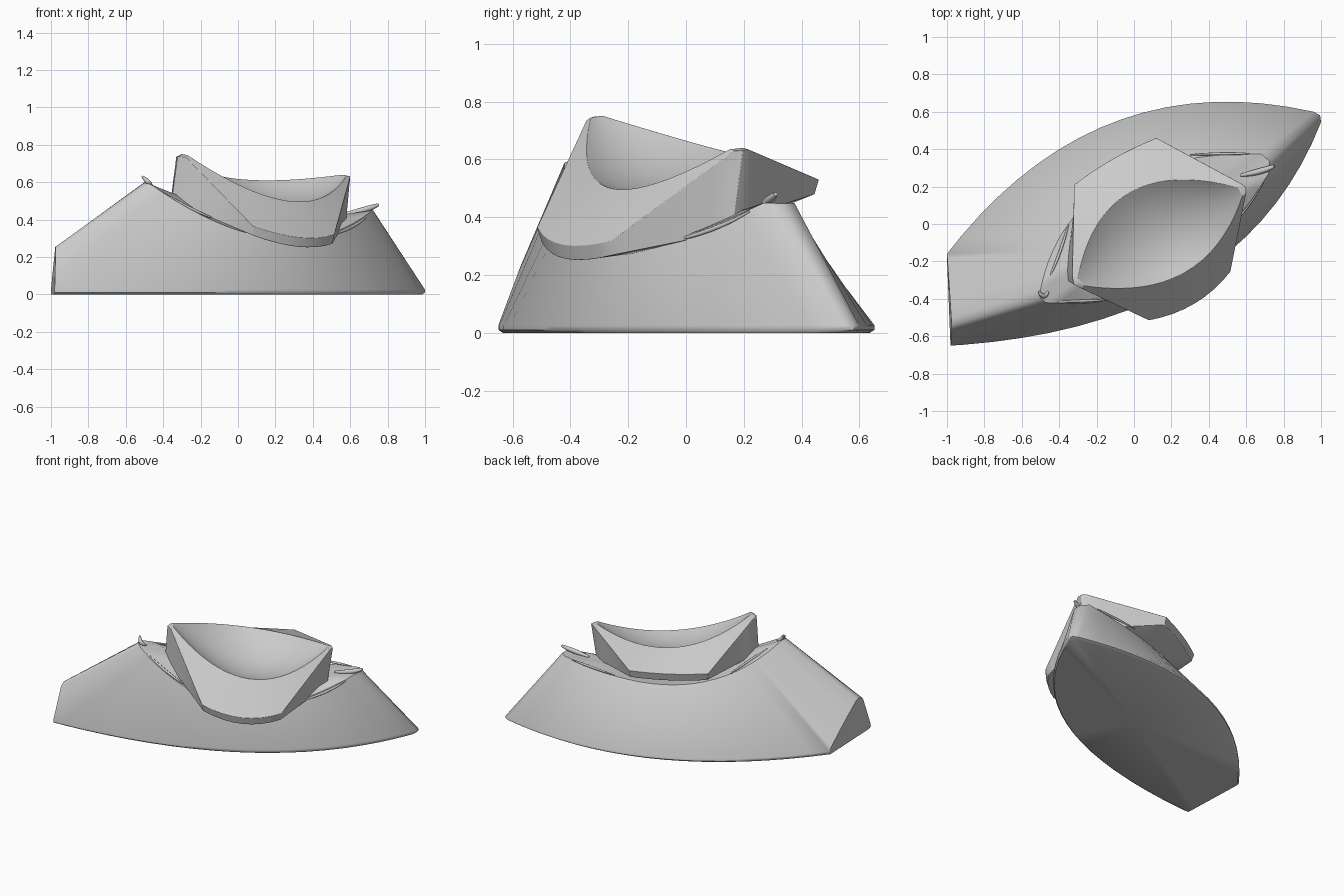
import bpy, bmesh
from mathutils import Vector as V

if "Cube" in bpy.data.objects:
    bpy.data.objects.remove(bpy.data.objects["Cube"])

GREY = (0.6, 0.6, 0.6, 1)
mat = bpy.data.materials.new("plain grey")
mat.use_nodes = True
mat.diffuse_color = GREY
mat.node_tree.nodes["Principled BSDF"].inputs["Base Color"].default_value = GREY


def arc(a, mid, b, n=20):
    """Curve from a to b that passes through mid."""
    a, mid, b = V(a), V(mid), V(b)
    c = mid * 2 - (a + b) / 2
    ts = [i / n for i in range(n + 1)]
    return [a * (1 - t) ** 2 + c * 2 * t * (1 - t) + b * t * t for t in ts]


def flap_side(a, flap, b):
    """Straight to the flap, along its curved edge, straight to the other end."""
    edge = arc(*flap, n=8)
    rise = [V(a).lerp(edge[0], k / 6) for k in range(6)]
    fall = [edge[-1].lerp(V(b), k / 6) for k in range(1, 7)]
    return rise + edge + fall


def loop(front, back):
    """Close two sides into a ring with rounded tips."""
    left, right = (front[0] + back[0]) / 2, (front[-1] + back[-1]) / 2
    out = (right - left).normalized()
    tip_r = right + out * (front[-1] - back[-1]).length * 0.25
    tip_l = left - out * (front[0] - back[0]).length * 0.25
    return front + [tip_r] + back[::-1] + [tip_l]


def loft(rings, caps):
    """Skin closed rings in order, then fan the given ring numbers to a centre point."""
    bm = bmesh.new()
    rows = [[bm.verts.new(p) for p in r] for r in rings]
    n = len(rows[0])
    for r, s in zip(rows, rows[1:]):
        for i in range(n):
            bm.faces.new((r[i], r[(i + 1) % n], s[(i + 1) % n], s[i]))
    for k, tip in caps:
        c = bm.verts.new(tip)
        for i in range(n):
            bm.faces.new((rows[k][i], rows[k][(i + 1) % n], c))
    bmesh.ops.remove_doubles(bm, verts=bm.verts, dist=0.0005)
    return bm


def finish(bm, name, sharp):
    bmesh.ops.recalc_face_normals(bm, faces=bm.faces)
    me = bpy.data.meshes.new(name)
    bm.to_mesh(me)
    bm.free()
    ob = bpy.data.objects.new(name, me)
    bpy.context.collection.objects.link(ob)
    me.materials.append(mat)
    bpy.ops.object.select_all(action="DESELECT")
    bpy.context.view_layer.objects.active = ob
    ob.select_set(True)
    bpy.ops.object.shade_smooth_by_angle(angle=sharp)
    return ob


# Base: leaning lens-shaped block with a rounded foot, a saddle top and one end cut off
foot = loop(arc((-1.27, -0.66, 0.025), (0.2, -0.355, 0.025), (1, 0.545, 0.025)),
            arc((-1.29, -0.6, 0.025), (-0.3, 0.457, 0.025), (0.96, 0.6, 0.025)))
crest = loop(arc((-0.47, -0.42, 0.59), (0.19, -0.285, 0.3), (0.72, 0.27, 0.45)),
             arc((-0.5, -0.35, 0.6), (-0.13, 0.2, 0.4), (0.68, 0.375, 0.45)))
edge = [V((p.x, p.y, 0.01)) * 1 for p in foot]
sole = [V((p.x * 0.985, p.y * 0.975, 0)) for p in foot]
bm = loft([sole, edge, foot, crest], [(0, (0, 0, 0)), (-1, (0.1, 0, 0.36))])
cut = bmesh.ops.bisect_plane(bm, geom=bm.verts[:] + bm.edges[:] + bm.faces[:],
                             plane_co=(-1, -0.18, 0), plane_no=(-1, -0.04, 0.04), clear_outer=True)
rim_edges = [e for e in cut["geom_cut"] if isinstance(e, bmesh.types.BMEdge)]
bmesh.ops.holes_fill(bm, edges=rim_edges, sides=0)
finish(bm, "base_block", 0.8)

# Cup: six-cornered collar with sloping flaps and a lens-shaped hollow
rim_front = arc((-0.27, -0.33, 0.745), (0.27, -0.26, 0.5), (0.58, 0.15, 0.635))
rim_back = arc((-0.3, -0.285, 0.75), (-0.02, 0.17, 0.62), (0.555, 0.195, 0.64))
flap_front = [(0.08, -0.515, 0.365), (0.325, -0.425, 0.305), (0.515, -0.255, 0.32)]
flap_back = [(-0.32, 0.21, 0.53), (-0.11, 0.35, 0.525), (0.12, 0.46, 0.53)]
centre = V((0.13, -0.03, 0))


def hollow(s):
    """Ring of the hollow: s runs from 0 at the spine to 1 at the rim."""
    sides = [], []
    for i, (f, b) in enumerate(zip(rim_front, rim_back)):
        u = i / 20
        sag = V((0, 0, 0.26 * u * (1 - u) * (1 - s * s)))
        sides[0].append(f.lerp(b, (1 - s) / 2) - sag)
        sides[1].append(f.lerp(b, (1 + s) / 2) - sag)
    return loop(*sides)


def collar(front_ends, back_ends, scale, drop):
    """Outer ring whose flap edges are drawn in and lowered."""
    sides = []
    for flap, (a, b) in ((flap_front, front_ends), (flap_back, back_ends)):
        pts = [centre.lerp(p, scale) for p in flap]
        for p, q in zip(pts, flap):
            p.z = q[2] - drop
        sides.append(flap_side(a, pts, b))
    return loop(*sides)


upper = collar([(-0.28, -0.345, 0.735), (0.6, 0.165, 0.63)],
               [(-0.33, -0.28, 0.735), (0.575, 0.215, 0.635)], 1, 0)
lower = collar([(-0.31, -0.33, 0.48), (0.545, 0.1, 0.34)],
               [(-0.36, -0.25, 0.5), (0.555, 0.2, 0.4)], 0.97, 0.05)
bowl = [hollow(k / 8) for k in range(9)]
cup = finish(loft(bowl + [upper, lower], [(-1, (0.12, 0, 0.3))]), "cup_collar", 0.6)
soft = cup.modifiers.new("soft edges", "BEVEL")
soft.width, soft.segments, soft.angle_limit = 0.01, 3, 0.6


# Ledge ribs and ragged flakes beside the cup
def rib(name, points, radius):
    cu = bpy.data.curves.new(name, "CURVE")
    cu.dimensions, cu.bevel_depth, cu.bevel_resolution = "3D", radius, 2
    sp = cu.splines.new("NURBS")
    sp.points.add(len(points) - 1)
    for i, (pt, co) in enumerate(zip(sp.points, points)):
        pt.co = (*co, 1)
        pt.radius = 0.3 if i in (0, len(points) - 1) else 1
    sp.use_endpoint_u, sp.order_u, cu.use_fill_caps = True, 3, True
    ob = bpy.data.objects.new(name, cu)
    bpy.context.collection.objects.link(ob)
    cu.materials.append(mat)


rib("ledge_rib_right_front", [(-0.42, -0.415, 0.555), (-0.3, -0.415, 0.475), (-0.14, -0.405, 0.41)], 0.013)
rib("ledge_rib_right_back", [(-0.45, -0.28, 0.56), (-0.39, -0.15, 0.51), (-0.35, 0, 0.46)], 0.012)
rib("ledge_rib_left_front", [(0.69, 0.22, 0.42), (0.62, 0.1, 0.35), (0.5, -0.04, 0.32)], 0.012)
rib("ledge_rib_left_back", [(0.62, 0.375, 0.44), (0.5, 0.38, 0.43), (0.3, 0.37, 0.415)], 0.012)
rib("flake_right", [(-0.51, -0.36, 0.63), (-0.48, -0.41, 0.6), (-0.46, -0.36, 0.58)], 0.02)
rib("flake_left", [(0.75, 0.31, 0.48), (0.69, 0.28, 0.45), (0.57, 0.26, 0.43)], 0.025)
